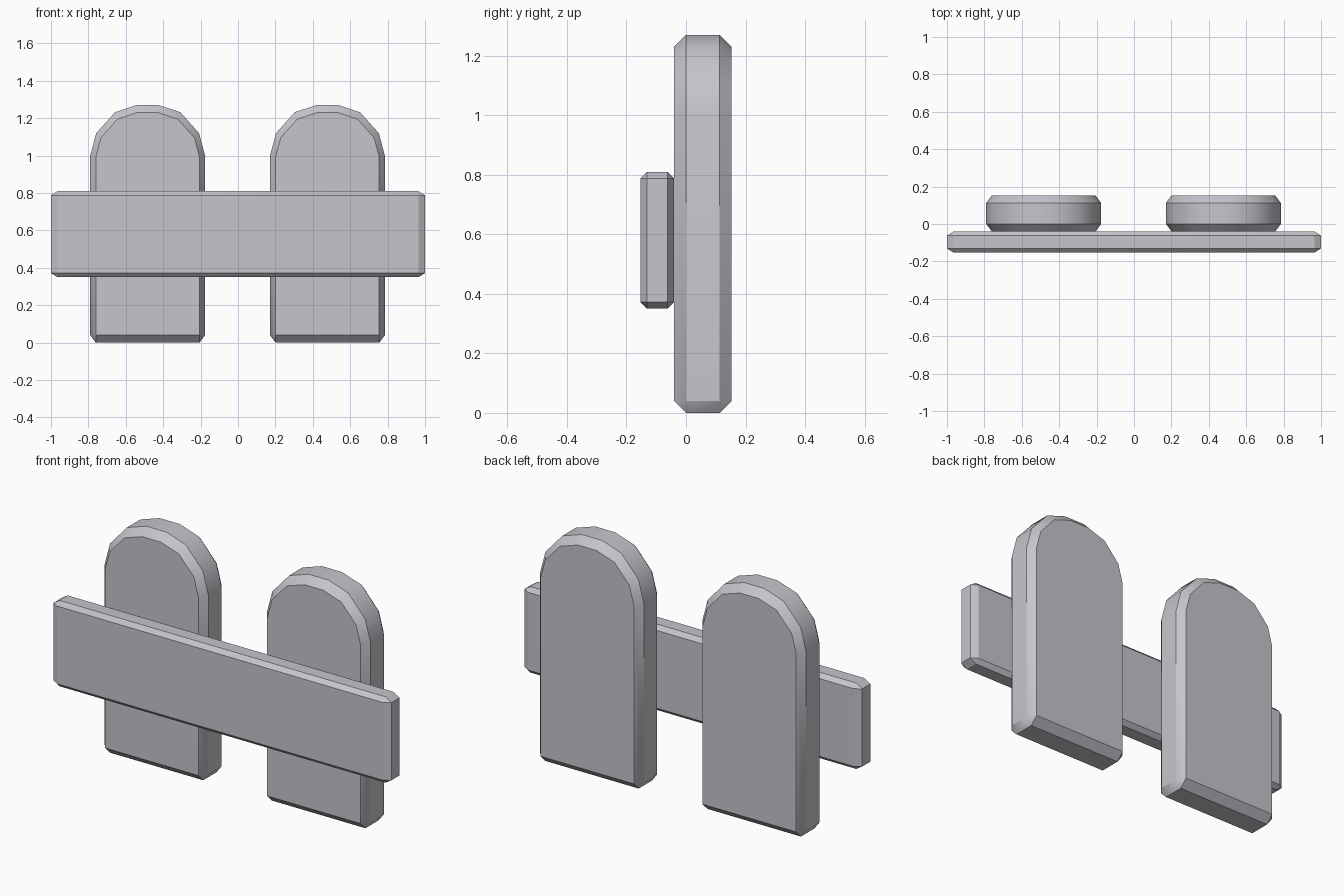
import bpy, bmesh, math
from mathutils import Matrix

if "Cube" in bpy.data.objects:
    bpy.data.objects.remove(bpy.data.objects["Cube"])

stone = bpy.data.materials.new("pale_grey")
stone.diffuse_color = (0.57, 0.555, 0.60, 1)
stone.use_nodes = True
stone.node_tree.nodes["Principled BSDF"].inputs["Base Color"].default_value = stone.diffuse_color


def slab(name, outline, y0, y1, scale, offset, pick):
    """Extrude an x/z outline from y0 to y1 and chamfer the picked edges.
    Chamfering happens in stretched space so its width differs per axis."""
    sx, sy, sz = scale
    bm = bmesh.new()
    face = bm.faces.new([bm.verts.new((x / sx, y0 / sy, z / sz)) for x, z in outline])
    out = bmesh.ops.extrude_face_region(bm, geom=[face])
    moved = [v for v in out["geom"] if isinstance(v, bmesh.types.BMVert)]
    bmesh.ops.translate(bm, verts=moved, vec=(0, (y1 - y0) / sy, 0))
    bmesh.ops.recalc_face_normals(bm, faces=bm.faces)
    bmesh.ops.bevel(bm, geom=[e for e in bm.edges if pick(e)], offset=offset,
                    offset_type='OFFSET', segments=1, profile=0.5, affect='EDGES')
    bm.transform(Matrix.Diagonal((sx, sy, sz, 1)))
    bmesh.ops.recalc_face_normals(bm, faces=bm.faces)
    mesh = bpy.data.meshes.new(name)
    bm.to_mesh(mesh)
    bm.free()
    mesh.materials.append(stone)
    ob = bpy.data.objects.new(name, mesh)
    bpy.context.collection.objects.link(ob)
    bpy.ops.object.select_all(action='DESELECT')
    ob.select_set(True)
    bpy.context.view_layer.objects.active = ob
    bpy.ops.object.shade_smooth_by_angle(angle=math.radians(31))
    return ob


def rim_or_base(e):
    # front and back rims, plus the two bottom corners
    a, b = (v.co for v in e.verts)
    return abs(a.y - b.y) < 1e-5 or max(a.z, b.z) < 1e-5


# Round-topped pickets
half = [(0.307, 0), (0.307, 1.0), (0.275, 1.12), (0.175, 1.232), (0.06, 1.27)]
arch = half + [(-x, z) for x, z in reversed(half)]
for name, cx in (("left_picket", -0.483), ("right_picket", 0.478)):
    picket = slab(name, arch, -0.04, 0.153, (0.75, 1, 1), 0.04, rim_or_base)
    picket.location.x = cx

# Cross rail in front
rail = [(-1, 0.35), (1, 0.35), (1, 0.81), (-1, 0.81)]
slab("cross_rail", rail, -0.153, -0.04, (1.6, 1, 1), 0.022, lambda e: True)
